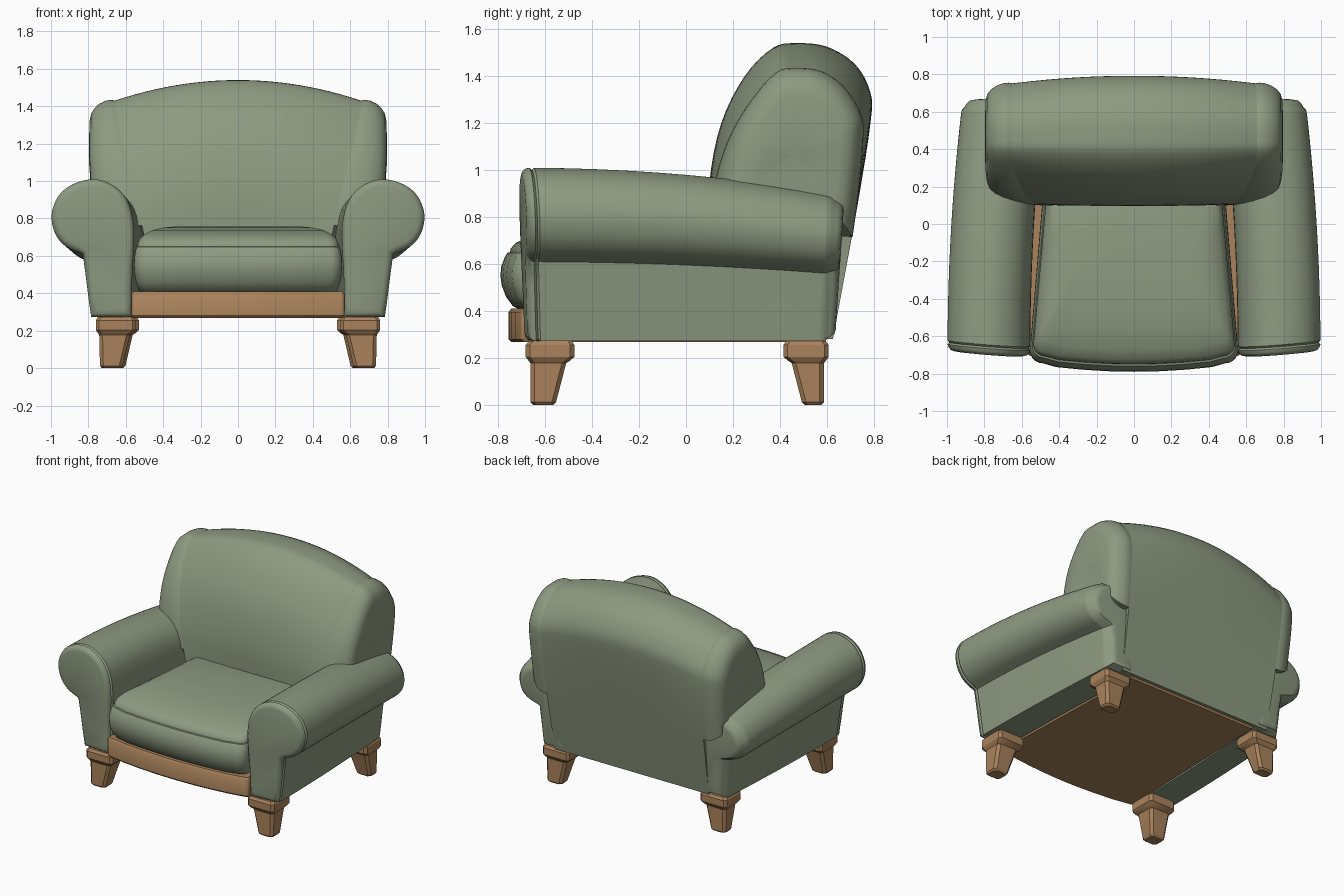
import bpy, bmesh, math
from mathutils import Vector

if "Cube" in bpy.data.objects:
    bpy.data.objects.remove(bpy.data.objects["Cube"])


def material(name, col):
    m = bpy.data.materials.new(name)
    m.diffuse_color = (*col, 1)
    m.use_nodes = True
    m.node_tree.nodes["Principled BSDF"].inputs["Base Color"].default_value = m.diffuse_color
    return m


GREEN = material("sage fabric", (0.27, 0.325, 0.22))
WOOD = material("oak wood", (0.40, 0.225, 0.105))


def spline(pts, n=4):
    """Smooth open curve through 2D points."""
    v = [Vector(p) for p in pts]
    v = [2 * v[0] - v[1]] + v + [2 * v[-1] - v[-2]]
    out = []
    for i in range(1, len(v) - 2):
        a, b, c, d = v[i - 1:i + 3]
        for k in range(n):
            t = k / n
            out.append(0.5 * (2 * b + (c - a) * t + (2 * a - 5 * b + 4 * c - d) * t * t
                              + (3 * b - a - 3 * c + d) * t ** 3))
    return out + [v[-2]]


def inset(pts, d):
    """Move a closed clockwise outline inwards."""
    out = []
    for i, p in enumerate(pts):
        a = (p - pts[i - 1]).normalized()
        b = (pts[(i + 1) % len(pts)] - p).normalized()
        n = Vector((a.y + b.y, -a.x - b.x)).normalized()
        out.append(p + n * d / max(0.5, abs(n.dot(Vector((a.y, -a.x))))))
    return out


def loft(name, rings, mat, mirror=False, angle=40):
    bm = bmesh.new()
    rows = [[bm.verts.new(p) for p in r] for r in rings]
    n = len(rows[0])
    for a, b in zip(rows, rows[1:]):
        for i in range(n):
            j = (i + 1) % n
            bm.faces.new((a[i], a[j], b[j], b[i]))
    bm.faces.new(rows[0])
    bm.faces.new(rows[-1])
    bmesh.ops.recalc_face_normals(bm, faces=bm.faces)
    me = bpy.data.meshes.new(name)
    bm.to_mesh(me)
    bm.free()
    ob = bpy.data.objects.new(name, me)
    bpy.context.collection.objects.link(ob)
    me.materials.append(mat)
    bpy.context.view_layer.objects.active = ob
    ob.select_set(True)
    bpy.ops.object.shade_smooth_by_angle(angle=math.radians(angle))
    ob.select_set(False)
    if mirror:
        ob.modifiers.new("mirror", 'MIRROR').use_clip = False
    return ob


# Scroll arms: roll profile swept backwards, shrinking towards the back
arm = spline([(0.57, 0.272), (0.565, 0.5), (0.555, 0.72), (0.58, 0.87), (0.65, 0.965),
              (0.76, 1.01), (0.88, 0.985), (0.96, 0.92), (0.997, 0.82), (0.978, 0.72),
              (0.92, 0.65), (0.83, 0.61)])
arm += [Vector(p) for p in ((0.815, 0.5), (0.80, 0.38), (0.785, 0.272))]


def arm_ring(y, d):
    t = (y + 0.69) / 1.33
    ring = []
    for p in inset(arm, d):
        h = (p.y - 0.27) / 0.74
        front = (0.08 * (p.x - 0.78) - 0.03 * (h - 0.6)) * (1 - t)
        ring.append((p.x - 0.09 * t * t * (0.5 + 0.5 * h), y + front - 0.04 * t * (1 - h),
                     max(0.272, 0.27 + (p.y - 0.27) * (1 - 0.15 * t * t))))
    return ring


loft("arm", [arm_ring(y, d) for y, d in
             [(-0.69, 0.035), (-0.685, 0.018), (-0.672, 0.005), (-0.655, 0), (-0.645, 0.01),
              (-0.635, 0)] + [(-0.6 + 0.12 * i, 0) for i in range(11)] +
             [(0.62, 0.002), (0.635, 0.015), (0.65, 0.02), (0.67, 0.035), (0.675, 0.06)]],
     GREEN, True)

# Backrest: side profile swept across the width, dropping towards the sides
prof = spline([(0.12, 0.3), (0.10, 0.7), (0.10, 0.95), (0.15, 1.2), (0.25, 1.4), (0.37, 1.52),
               (0.47, 1.54), (0.6, 1.525), (0.72, 1.45), (0.785, 1.33), (0.785, 1.2),
               (0.73, 0.85), (0.625, 0.28)])


def back_point(p, s):
    q = s * s
    y, z = p
    hz = (z - 0.7) / 0.73
    f = min(1, max(0, (y - 0.15) / 0.4))
    w = (0.5 + 0.14 * hz) * (1 - f) + (0.635 + 0.02 * hz) * f
    low = min(1, max(0, hz))
    y = 0.45 + (y - 0.45) * (1 - 0.15 * q * low)
    return Vector((s * w, y, z - 0.11 * q * low))


rings = [[back_point(p, i / 12) for p in prof] for i in range(-12, 13)]
loft("backrest", rings, GREEN)

# Side wings: rounded pads closing the backrest above the arms
upper = [p for p in prof if p[1] > 0.72]
centre = Vector((0, 0.46, 1.08))
wing = []
for u, k in ((0, 0.97), (0, 1.0), (0.15, 1.012), (0.35, 1.0), (0.6, 0.955), (0.8, 0.885),
             (0.93, 0.8), (0.99, 0.68), (1.01, 0.4), (1.012, 0.1)):
    ring = []
    for p in upper:
        b = back_point(p, 1)
        x = b.x + (0.795 - b.x) * u - 0.03 * u * max(0, 1.15 - b.z)
        c = centre + (b - centre) * k
        ring.append((x, c.y, c.z))
    wing.append(ring)
loft("side_wing", wing, GREEN, True)


def bow_outline(front, corner, back, wf, wb, r):
    """Plan outline with a bowed front and rounded front corners."""
    half = [(0.25 * wf * i, front + (corner - front) * (0.25 * i) ** 2) for i in range(4)]
    for i in range(6):
        a = math.radians(18 * i)
        half.append((wf - r + r * math.sin(a), corner + r - r * math.cos(a)))
    half += [(wf + (wb - wf) * t, corner + r + (back - corner - r) * t) for t in (0.35, 0.7, 1)]
    return half + [(-x, y) for x, y in reversed(half[1:])]


# Seat cushion: boxed sides, seam and crowned top
plan = bow_outline(-0.79, -0.745, 0.3, 0.557, 0.475, 0.07)
loft("seat_cushion", [[(x * (1 - (1 - s) * 0.45), -0.25 + (y + 0.25) * s, z) for x, y in plan]
                      for z, s in ((0.405, 0.84), (0.42, 0.9), (0.46, 0.955), (0.51, 0.99),
                                   (0.55, 1), (0.59, 0.993), (0.63, 0.965), (0.648, 0.945),
                                   (0.65, 0.925), (0.665, 0.92), (0.69, 0.88), (0.715, 0.78),
                                   (0.738, 0.6), (0.752, 0.35), (0.757, 0.1))], GREEN)

# Wooden base with bowed front rail
plan = bow_outline(-0.755, -0.705, 0.6, 0.57, 0.53, 0.02)
loft("base_rail", [[(x * s, y * s, z) for x, y in plan] for z, s in
                   ((0.268, 0.985), (0.28, 1), (0.395, 1), (0.41, 0.985))], WOOD)


# Tapered legs with square caps
def leg_ring(z, x0, x1, y0, y1, c=0.018):
    return [(x0 + c, y0, z), (x1 - c, y0, z), (x1, y0 + c, z), (x1, y1 - c, z),
            (x1 - c, y1, z), (x0 + c, y1, z), (x0, y1 - c, z), (x0, y0 + c, z)]


leg = [(0.272, 0.555, 0.75, -0.67, -0.485), (0.255, 0.545, 0.76, -0.682, -0.475),
       (0.205, 0.545, 0.76, -0.682, -0.475), (0.188, 0.56, 0.75, -0.67, -0.495),
       (0.178, 0.578, 0.742, -0.662, -0.51), (0.012, 0.617, 0.738, -0.662, -0.553),
       (0, 0.628, 0.727, -0.65, -0.565)]
loft("front_leg", [leg_ring(*r) for r in leg], WOOD, True, 30)
loft("back_leg", [leg_ring(z, a - 0.015, b - 0.015, -d - 0.06, -c - 0.075)
                  for z, a, b, c, d in leg], WOOD, True, 30)
